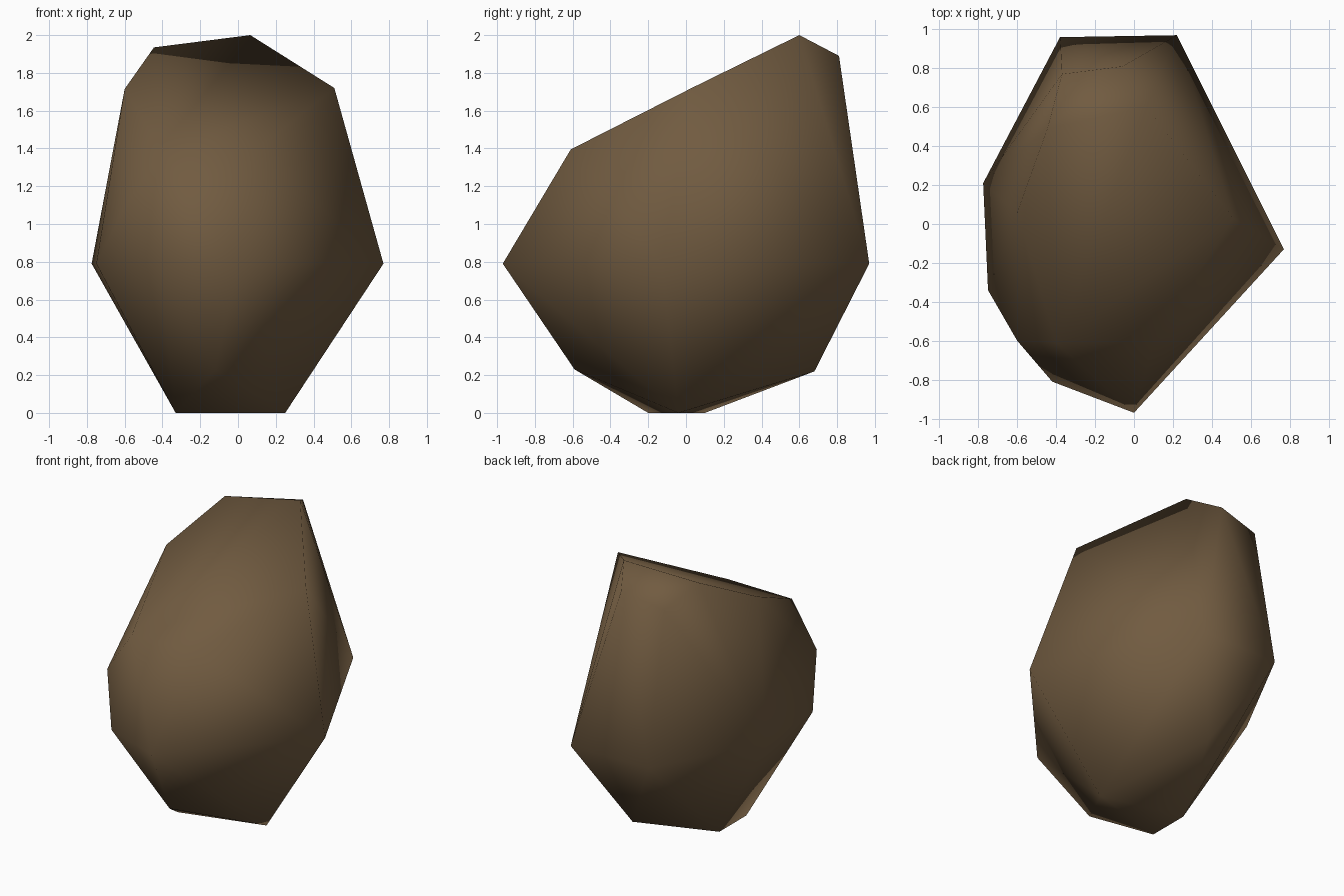
import bpy, bmesh

if "Cube" in bpy.data.objects:
    bpy.data.objects.remove(bpy.data.objects["Cube"])

# Corner points of the boulder, ring by ring
base = [(0.25, -0.04, 0), (-0.33, -0.20, 0), (-0.33, 0.10, 0)]
underside = [(-0.12, -0.59, 0.23), (-0.06, 0.68, 0.22)]
girth = [(x, y, 0.79) for x, y in (
    (0, -0.97), (0.77, -0.13), (0.22, 0.97), (-0.38, 0.96),
    (-0.775, 0.21), (-0.75, -0.34), (-0.42, -0.81))]
shoulder = [(-0.60, -0.60, 1.09)]
sloped_top = [(0.10, -0.61, 1.395), (-0.40, -0.61, 1.39), (-0.60, 0.06, 1.715),
              (-0.445, 0.49, 1.935), (0.065, 0.60, 2.0), (0.51, 0.03, 1.72)]
back_crest = [(-0.37, 0.77, 1.83), (-0.06, 0.81, 1.89)]

# Wrap the corners in a convex skin
bm = bmesh.new()
for p in base + underside + girth + shoulder + sloped_top + back_crest:
    bm.verts.new(p)
bmesh.ops.convex_hull(bm, input=bm.verts[:])
loose = [v for v in bm.verts if not v.link_faces]
bmesh.ops.delete(bm, geom=loose, context='VERTS')
bmesh.ops.recalc_face_normals(bm, faces=bm.faces[:])
for f in bm.faces:
    f.smooth = True

mesh = bpy.data.meshes.new("boulder")
bm.to_mesh(mesh)
bm.free()

# Single brown stone colour
stone = bpy.data.materials.new("brown stone")
stone.diffuse_color = (0.165, 0.105, 0.052, 1)
stone.use_nodes = True
stone.node_tree.nodes["Principled BSDF"].inputs["Base Color"].default_value = stone.diffuse_color
mesh.materials.append(stone)

boulder = bpy.data.objects.new("boulder", mesh)
bpy.context.collection.objects.link(boulder)
